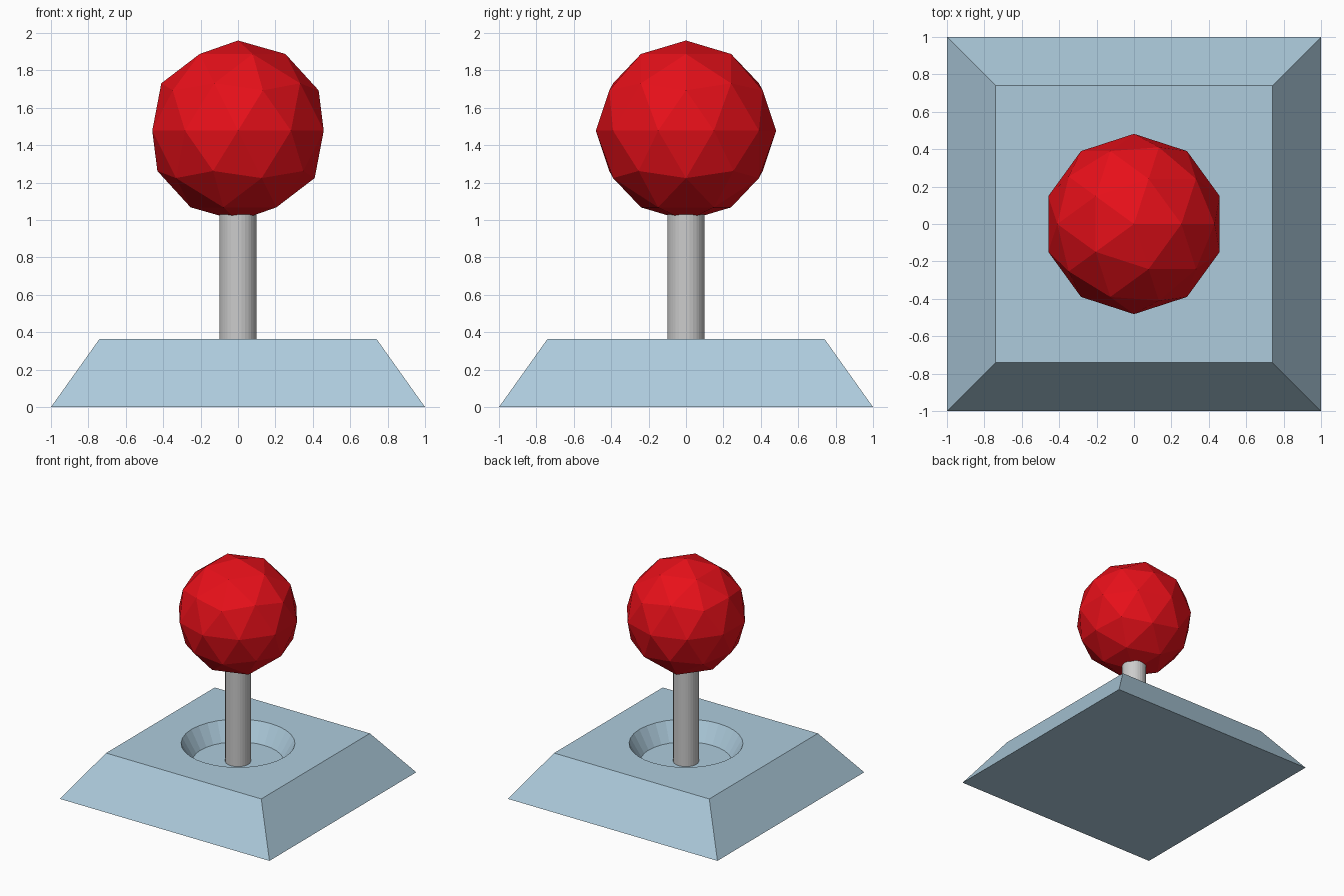
import bpy
from math import sqrt

if "Cube" in bpy.data.objects:
    bpy.data.objects.remove(bpy.data.objects["Cube"])

BASE_TOP, FLOOR = 0.365, 0.21
RIM_R, FLOOR_R = 0.445, 0.357


def finish(name, color=None):
    obj = bpy.context.object
    obj.name = name
    if color:
        mat = bpy.data.materials.new(name + "_material")
        mat.diffuse_color = (*color, 1)
        mat.use_nodes = True
        mat.node_tree.nodes["Principled BSDF"].inputs["Base Color"].default_value = mat.diffuse_color
        obj.data.materials.append(mat)
    return obj


# Tapered square base
bpy.ops.mesh.primitive_cube_add(size=2)
base = finish("base", (0.42, 0.60, 0.72))
for v in base.data.vertices:
    top = v.co.z > 0
    v.co.z = BASE_TOP if top else 0
    if top:
        v.co.x *= 0.74
        v.co.y *= 0.74

# Conical recess cut into the base top, extended above the surface
over = 0.1
slope = (RIM_R - FLOOR_R) / (BASE_TOP - FLOOR)
depth = BASE_TOP + over - FLOOR
bpy.ops.mesh.primitive_cone_add(vertices=32, radius1=FLOOR_R,
                                radius2=RIM_R + slope * over, depth=depth,
                                location=(0, 0, FLOOR + depth / 2))
cutter = finish("recess_cutter")
cutter.hide_render = True
cutter.hide_set(True)
cut = base.modifiers.new("recess", 'BOOLEAN')
cut.operation = 'DIFFERENCE'
cut.solver = 'EXACT'
cut.object = cutter

# Stick standing on the recess floor, ending inside the ball
z0, z1 = FLOOR - 0.01, 1.1
bpy.ops.mesh.primitive_cylinder_add(vertices=32, radius=0.1, depth=z1 - z0,
                                    location=(0, 0, (z0 + z1) / 2))
finish("stick")

# Faceted ball grip
bpy.ops.mesh.primitive_ico_sphere_add(subdivisions=2, radius=0.482,
                                      location=(0, 0, 1.478))
finish("ball_grip", (0.8, 0.005, 0.01))
